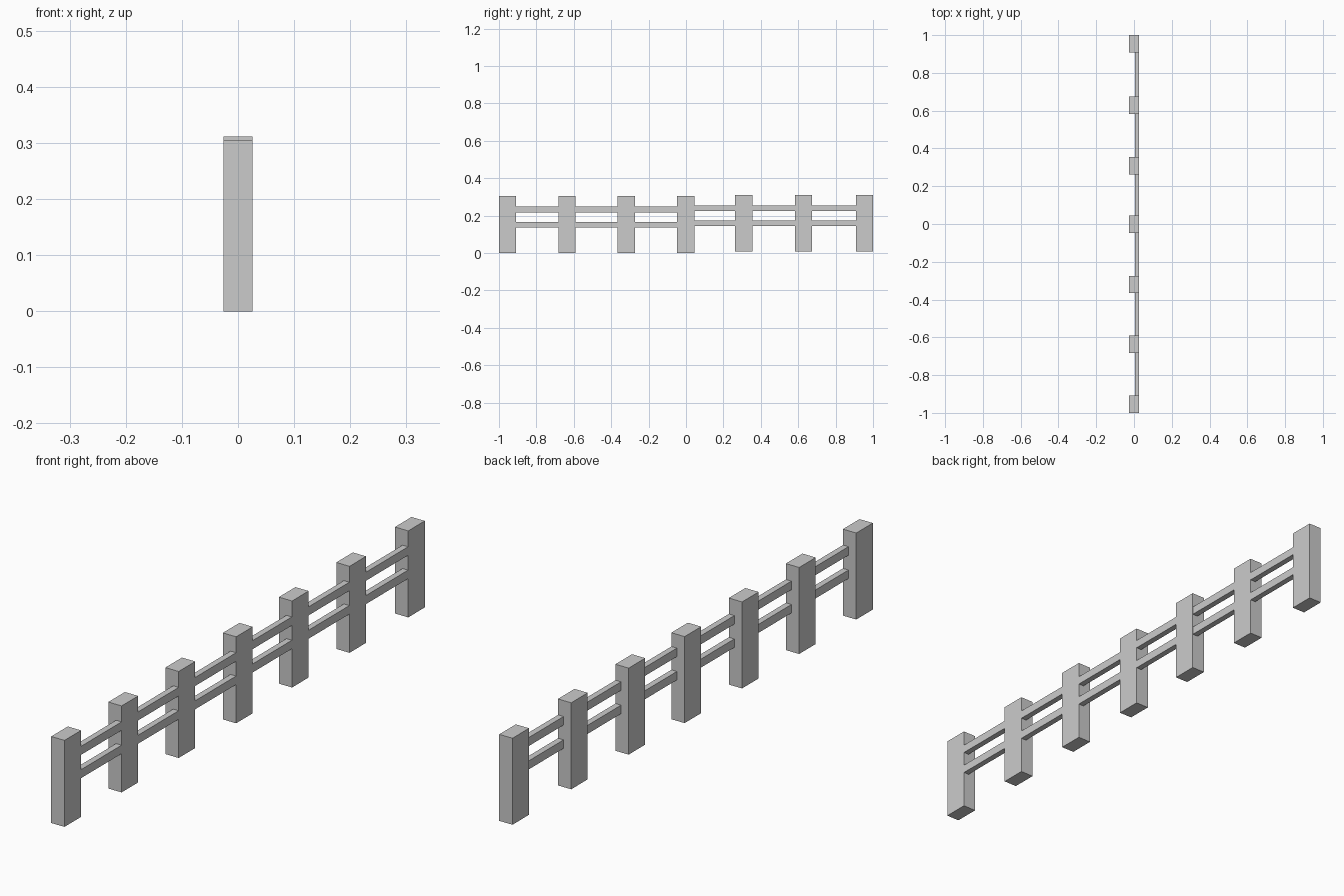
import bpy

if "Cube" in bpy.data.objects:
    bpy.data.objects.remove(bpy.data.objects["Cube"])


def box(name, x, y, z):
    """Axis-aligned box from (min, max) ranges."""
    bpy.ops.mesh.primitive_cube_add(
        size=1, location=[(a + b) / 2 for a, b in (x, y, z)])
    ob = bpy.context.object
    ob.name = name
    ob.scale = [b - a for a, b in (x, y, z)]
    bpy.ops.object.transform_apply(location=False, rotation=False, scale=True)
    return ob


HALF = 0.046                      # half post width
centres = [-0.954, -0.637, -0.32, -0.001, 0.309, 0.628, 0.954]


# the far half of the fence sits slightly higher than the near half
def lift(far):
    return 0.0075 if far else 0.0


# posts
for i, c in enumerate(centres):
    far = i > 3
    dx = 0.0005 if far else 0.0
    h = lift(far)
    box(f"post_{i + 1}", (-0.026 + dx, 0.0255 + dx),
        (c - HALF, c + HALF), (h, 0.304 + h))

# two rails per bay, flush with the right-hand post faces
for i in range(len(centres) - 1):
    h = lift(i >= 3)
    y = (centres[i] + HALF, centres[i + 1] - HALF)
    for label, z0, z1 in (("lower", 0.136, 0.166), ("upper", 0.218, 0.248)):
        box(f"{label}_rail_{i + 1}", (0.004, 0.0255), y, (z0 + h, z1 + h))
